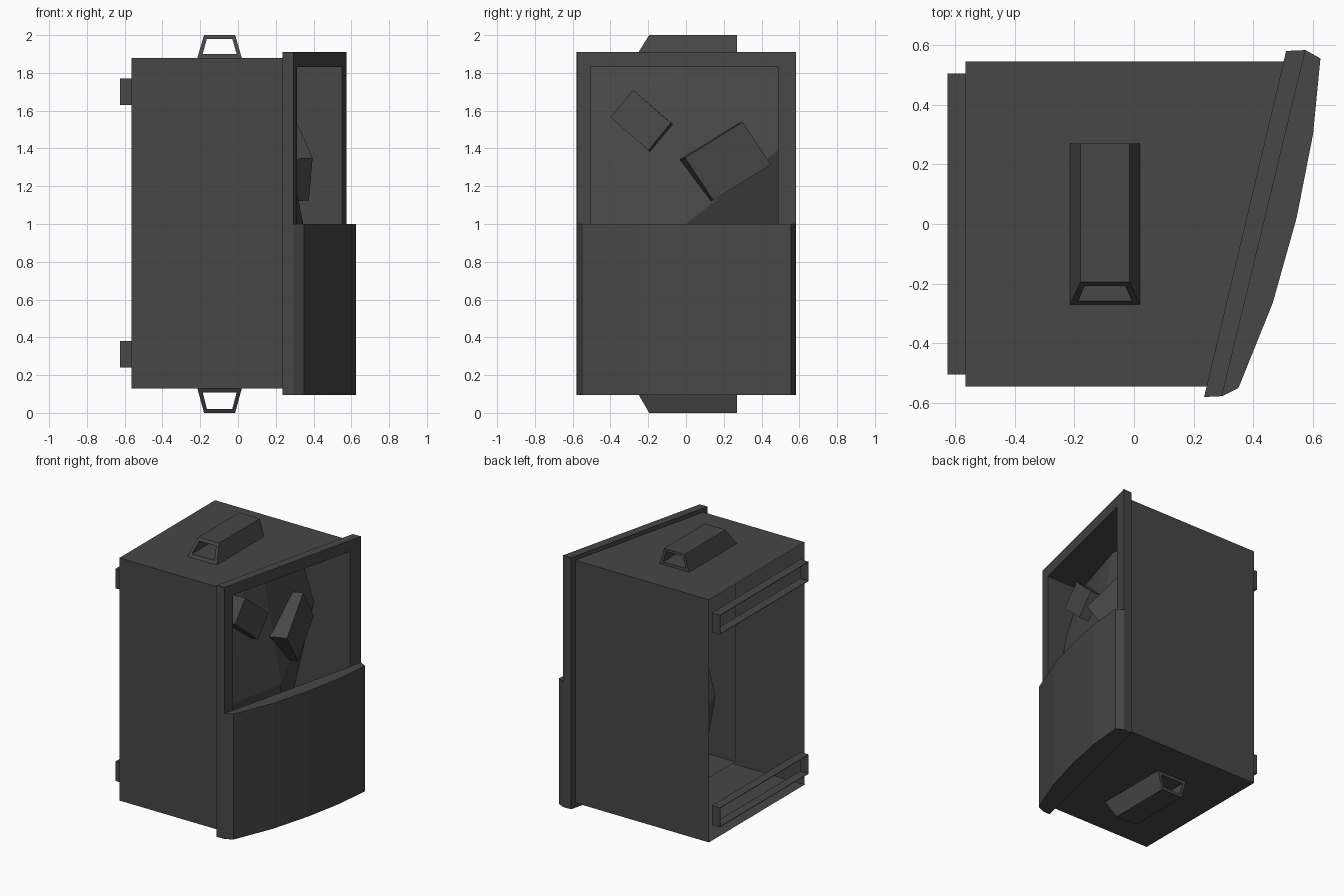
import bpy, bmesh
from mathutils import Vector

if "Cube" in bpy.data.objects:
    bpy.data.objects.remove(bpy.data.objects["Cube"])

grey = bpy.data.materials.new("charcoal")
grey.diffuse_color = (0.063, 0.063, 0.063, 1)
grey.use_nodes = True
grey.node_tree.nodes["Principled BSDF"].inputs["Base Color"].default_value = grey.diffuse_color


def make(name, verts, faces):
    me = bpy.data.meshes.new(name)
    me.from_pydata([tuple(v) for v in verts], [], faces)
    bm = bmesh.new()
    bm.from_mesh(me)
    bmesh.ops.recalc_face_normals(bm, faces=bm.faces)
    bm.to_mesh(me)
    bm.free()
    me.materials.append(grey)
    ob = bpy.data.objects.new(name, me)
    bpy.context.collection.objects.link(ob)
    return ob


def prism(name, outline, z0, z1, skip=()):
    """Extrude an xy outline in z; skip lists side faces left open."""
    n = len(outline)
    verts = [(x, y, z) for z in (z0, z1) for x, y in outline]
    faces = [tuple(range(n)), tuple(range(n, 2 * n))]
    faces += [(i, (i + 1) % n, (i + 1) % n + n, i + n) for i in range(n) if i not in skip]
    return make(name, verts, faces)


def ring(name, loops):
    """Join loops (outer front, inner front, inner back, outer back) into a tube."""
    n = len(loops[0])
    verts = [v for loop in loops for v in loop]
    m = len(loops)
    faces = []
    for k in range(m):
        for i in range(n):
            a, b, j = k * n, ((k + 1) % m) * n, (i + 1) % n
            faces.append((a + i, a + j, b + j, b + i))
    return make(name, verts, faces)


def block(name, p, q, r, depth):
    """Box whose front face has corners p, q, r; it reaches back by depth."""
    p, q, r = Vector(p), Vector(q), Vector(r)
    n = (q - p).cross(r - q).normalized()
    if n.x > 0:
        n = -n
    front = [p, q, r, p + r - q]
    verts = front + [v + n * depth for v in front]
    return make(name, verts, [(0, 1, 2, 3), (4, 5, 6, 7)] +
                [(i, (i + 1) % 4, (i + 1) % 4 + 4, i + 4) for i in range(4)])


# cabinet shell, open at the back and behind the frame
prism("cabinet", [(-.565, -.545), (.25, -.545), (.515, .545), (-.565, .545)], .13, 1.88, skip=(1, 3))

# slanted front frame whose opening runs back into the cabinet as a sleeve
def on_plane(y, z, back):
    (x0, y0), (x1, y1) = ((.235, -.58), (.51, .58)) if back else ((.295, -.577), (.575, .583))
    return (x0 + (x1 - x0) * (y - y0) / (y1 - y0), y, z)

def frame_loop(y0, y1, z0, z1, back):
    return [on_plane(y0, z0, back), on_plane(y1, z0, back),
            on_plane(y1, z1, back), on_plane(y0, z1, back)]

LOW, HIGH, LEFT, RIGHT = .17, 1.83, -.505, .487
sleeve_end = [(-.04, y, z) for y, z in ((LEFT, LOW), (RIGHT, LOW), (RIGHT, HIGH), (LEFT, HIGH))]
ring("front_frame", [frame_loop(-.577, .583, .095, 1.91, False),
                     frame_loop(LEFT, RIGHT, LOW, HIGH, False),
                     sleeve_end,
                     frame_loop(LEFT - .01, RIGHT + .01, LOW - .01, HIGH + .01, True),
                     frame_loop(-.58, .58, .095, 1.91, True)])

# curved lower grille
prism("lower_grille", [(.295, -.577), (.35, -.55), (.465, -.265), (.545, .02),
                       (.6, .3), (.625, .555), (.575, .583)], .095, 1.0)

# folded panel inside the sleeve: left, middle and right columns from top to bottom
panel = [(.03, LEFT, HIGH), (.155, LEFT, 1.43), (.23, LEFT, 1.0), (.12, LEFT, .6), (.2, LEFT, LOW),
         (.185, 0, HIGH), (.345, 0, 1.0), (.25, 0, LOW),
         (.115, RIGHT, HIGH), (.265, RIGHT, 1.39), (.095, RIGHT, .68), (.15, RIGHT, LOW)]
make("inner_panel", panel, [(0, 1, 5), (1, 6, 5), (1, 2, 6), (2, 3, 6), (3, 7, 6), (3, 4, 7),
                            (5, 6, 9), (5, 9, 8), (6, 10, 9), (6, 7, 10), (7, 11, 10)])

# two tilted blocks mounted on the panel
block("left_block", (.255, -.28, 1.71), (.3, -.08, 1.535), (.3, -.2, 1.39), .16)
block("right_block", (.31, .3, 1.54), (.395, -.005, 1.35), (.375, .145, 1.125), .17)

# hollow handles, top and bottom, slanted at the front end
outer = [(-.215, 1.88), (-.18, 2.0), (-.015, 2.0), (.02, 1.88)]
inner = [(-.187, 1.9), (-.165, 1.98), (-.03, 1.98), (-.007, 1.9)]
slant = lambda z: -.27 + .075 * (z - 1.88) / .12
for name, flip in (("top_handle", False), ("bottom_handle", True)):
    loops = [[(x, slant(z), z) for x, z in outer], [(x, slant(z), z) for x, z in inner],
             [(x, .27, z) for x, z in inner], [(x, .27, z) for x, z in outer]]
    if flip:
        loops = [[(x, y, (2.0 - z) * .13 / .12) for x, y, z in l] for l in loops]
    ring(name, loops)

# hollow rails across the open back
def rail_loop(x, inset, z0, z1):
    y = .505 - inset
    return [(x, -y, z0 + inset), (x, y, z0 + inset), (x, y, z1 - inset), (x, -y, z1 - inset)]

for name, z0, z1 in (("lower_rail", .24, .38), ("upper_rail", 1.63, 1.77)):
    ring(name, [rail_loop(-.625, 0, z0, z1), rail_loop(-.625, .004, z0, z1),
                rail_loop(-.56, .004, z0, z1), rail_loop(-.56, 0, z0, z1)])
